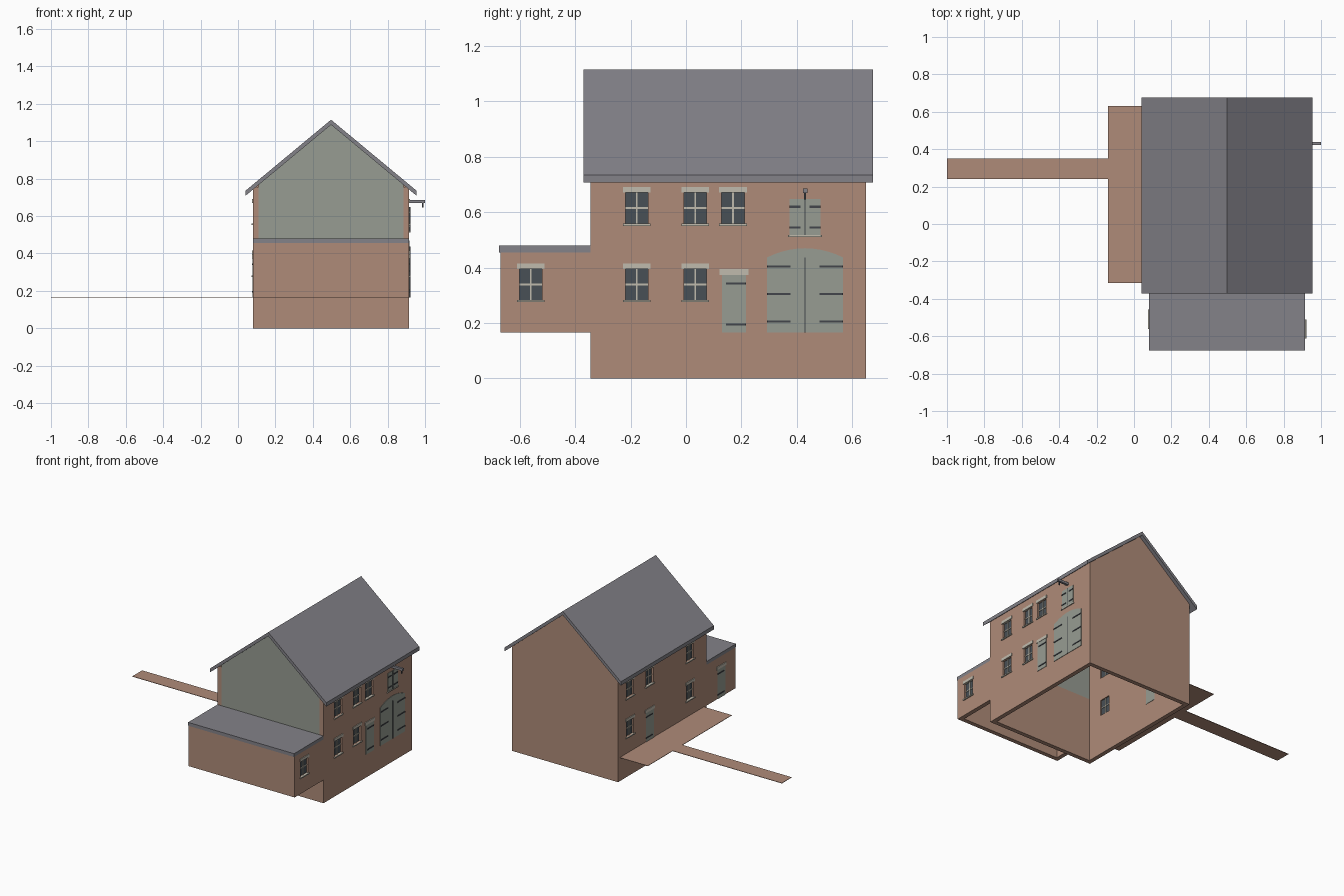
import bpy, bmesh

if "Cube" in bpy.data.objects:
    bpy.data.objects.remove(bpy.data.objects["Cube"], do_unlink=True)


def material(name, rgb):
    m = bpy.data.materials.new(name)
    m.use_nodes = True
    m.diffuse_color = (*rgb, 1)
    node = next(n for n in m.node_tree.nodes if n.type == 'BSDF_PRINCIPLED')
    node.inputs["Base Color"].default_value = (*rgb, 1)
    node.inputs["Roughness"].default_value = 0.9
    return m


BRICK = material("brick", (0.43, 0.26, 0.19))
SLATE = material("slate", (0.23, 0.225, 0.25))
PAINT = material("grey_green_paint", (0.31, 0.335, 0.29))
STONE = material("pale_stone", (0.53, 0.50, 0.42))
GLASS = material("dark_glass", (0.065, 0.08, 0.092))
IRON = material("iron", (0.055, 0.06, 0.07))

CX, HALF, WALL = 0.4975, 0.4175, 0.03
Y0, Y1, YEXT = -0.345, 0.65, -0.67
FLOOR, EXT_TOP = 0.165, 0.455
RIDGE, SLOPE = 1.115, 0.83


def add_prism(bm, pts, axis, a, b):
    """Extrude a 2D outline along x (outline in y,z), y (x,z) or z (x,y)."""
    def place(u, v, w):
        return {'x': (w, u, v), 'y': (u, w, v), 'z': (u, v, w)}[axis]
    low = [bm.verts.new(place(u, v, a)) for u, v in pts]
    high = [bm.verts.new(place(u, v, b)) for u, v in pts]
    bm.faces.new(low)
    bm.faces.new(high)
    for i in range(len(pts)):
        j = (i + 1) % len(pts)
        bm.faces.new((low[i], low[j], high[j], high[i]))


def make(name, mat, prisms):
    """One object from a list of (outline, axis, start, end)."""
    bm = bmesh.new()
    for p in prisms:
        add_prism(bm, *p)
    bmesh.ops.recalc_face_normals(bm, faces=bm.faces)
    mesh = bpy.data.meshes.new(name)
    bm.to_mesh(mesh)
    bm.free()
    mesh.materials.append(mat)
    ob = bpy.data.objects.new(name, mesh)
    bpy.context.collection.objects.link(ob)
    return ob


def rect(u0, u1, v0, v1):
    return [(u0, v0), (u1, v0), (u1, v1), (u0, v1)]


def on_wall(side, outline, d0, d1):
    """Prism on a side wall, d measured outward from its outer face."""
    return (outline, 'x', CX + side * (HALF + d0), CX + side * (HALF + d1))


def under_roof(x):
    return RIDGE - 0.025 - SLOPE * abs(x - CX)


# Windows, set into real openings
def window(name, side, y, z, w=0.041, h=0.056):
    make(name + "_glass", GLASS, [on_wall(side, rect(y - w, y + w, z - h, z + h), -0.022, -0.012)])
    bars = [rect(y - 0.003, y + 0.003, z - h, z + h), rect(y - w, y + w, z - 0.003, z + 0.003)]
    make(name + "_bars", STONE, [on_wall(side, b, -0.025, -0.008) for b in bars])
    make(name + "_lintel_and_sill", STONE, [
        on_wall(side, rect(y - 0.05, y + 0.05, z + h, z + h + 0.02), -0.01, 0.005),
        on_wall(side, rect(y - 0.05, y + 0.05, z - h - 0.008, z - h), -0.01, 0.007)])


UPPER, LOWER = 0.615, 0.339
windows = {
    1: [(-0.178, UPPER), (0.033, UPPER), (0.17, UPPER),
        (-0.561, LOWER), (-0.178, LOWER), (0.033, LOWER)],
    -1: [(0.515, UPPER), (0.295, UPPER), (-0.16, UPPER),
         (0.515, LOWER), (-0.16, LOWER)],
}

# Side walls, stepped where the lower wing joins
wall_outline = [(Y0, 0), (Y1 - WALL, 0), (Y1 - WALL, 0.755), (Y0, 0.755),
                (Y0, EXT_TOP), (YEXT, EXT_TOP), (YEXT, FLOOR), (Y0, FLOOR)]
for side, label in ((1, "left"), (-1, "right")):
    wall = make(label + "_wall", BRICK, [on_wall(side, wall_outline, -WALL, 0)])
    holes = make(label + "_cutter", BRICK, [
        on_wall(side, rect(y - 0.041, y + 0.041, z - 0.056, z + 0.056), -0.1, 0.1)
        for y, z in windows[side]])
    holes.hide_render = True
    mod = wall.modifiers.new("openings", 'BOOLEAN')
    mod.operation, mod.solver, mod.object = 'DIFFERENCE', 'EXACT', holes
    graph = bpy.context.evaluated_depsgraph_get()
    mesh = bpy.data.meshes.new_from_object(wall.evaluated_get(graph))
    wall.modifiers.clear()
    wall.data = mesh
    bpy.data.objects.remove(holes, do_unlink=True)
    for i, (y, z) in enumerate(windows[side]):
        window(f"{label}_window_{i + 1}", side, y, z)


# End walls
def gable(x0, x1, base):
    return [(x0, base), (x1, base), (x1, under_roof(x1)),
            (CX, under_roof(CX)), (x0, under_roof(x0))]


XL, XR = CX - HALF, CX + HALF
make("back_wall", BRICK, [(gable(XL, XR, 0), 'y', Y1 - WALL, Y1)])
inner = (XL + WALL, XR - WALL)
make("front_gable", PAINT, [(gable(*inner, EXT_TOP), 'y', Y0, Y0 + WALL)])
make("front_wall", BRICK, [(rect(*inner, 0, EXT_TOP), 'y', Y0, Y0 + WALL)])
make("wing_front_wall", BRICK, [(rect(*inner, FLOOR, EXT_TOP), 'y', YEXT, YEXT + WALL)])

# Roofs
reach = 0.4575
eave = RIDGE - SLOPE * reach
make("main_roof", SLATE, [(
    [(CX - reach, eave), (CX, RIDGE), (CX + reach, eave), (CX + reach, eave - 0.027),
     (CX, RIDGE - 0.027), (CX - reach, eave - 0.027)], 'y', -0.371, 0.676)])
make("wing_roof", SLATE, [(rect(XL, XR, EXT_TOP, 0.479), 'y', -0.676, Y0)])

# Raised platform and walkway
make("platform", BRICK, [(rect(-0.14, XL, -0.315, 0.63), 'z', FLOOR, FLOOR + 0.003)])
make("walkway", BRICK, [(rect(-1, -0.14, 0.24, 0.35), 'z', FLOOR, FLOOR + 0.003)])


# Plain doors
def door(name, side, y):
    make(name, PAINT, [on_wall(side, rect(y - 0.043, y + 0.043, FLOOR, 0.374), -0.032, 0.003)])
    make(name + "_lintel", STONE, [
        on_wall(side, rect(y - 0.052, y + 0.052, 0.374, 0.395), -0.01, 0.005)])
    make(name + "_hinges", IRON, [
        on_wall(side, rect(y - 0.028, y + 0.043, z - 0.004, z + 0.004), 0.002, 0.006)
        for z in (0.195, 0.343)])


door("left_door", 1, 0.173)
door("right_door", -1, 0.295)
door("wing_door", -1, -0.51)


# Double doors with strap hinges
def double_door(name, y, half, z0, z1, rise, strap, hinge_z):
    steps = 10 if rise else 1
    top = [(y + half * (1 - 2 * i / steps), z1 + rise * (1 - (1 - 2 * i / steps) ** 2))
           for i in range(steps + 1)]
    outline = [(y - half, z0), (y + half, z0)] + top
    make(name, PAINT, [on_wall(1, outline, -0.032, 0.003)])
    iron = [rect(y - 0.002, y + 0.002, z0, z1)]
    for z in hinge_z:
        iron += [rect(y - half, y - half + strap, z - 0.004, z + 0.004),
                 rect(y + half - strap, y + half, z - 0.004, z + 0.004)]
    make(name + "_ironwork", IRON, [on_wall(1, r, 0.002, 0.006) for r in iron])


double_door("cart_doors", 0.43, 0.137, FLOOR, 0.437, 0.033, 0.084, (0.205, 0.305, 0.404))
double_door("loft_hatch", 0.43, 0.056, 0.518, 0.648, 0, 0.04, (0.545, 0.62))
make("loft_hatch_sill", STONE, [on_wall(1, rect(0.368, 0.492, 0.511, 0.518), -0.01, 0.006)])

# Hoist beam and hook above the hatch
make("hoist_beam", SLATE, [on_wall(1, rect(0.422, 0.438, 0.67, 0.686), -0.03, 0.085)])
make("hoist_hook", IRON, [on_wall(1, rect(0.427, 0.433, 0.646, 0.671), 0.069, 0.077)])
